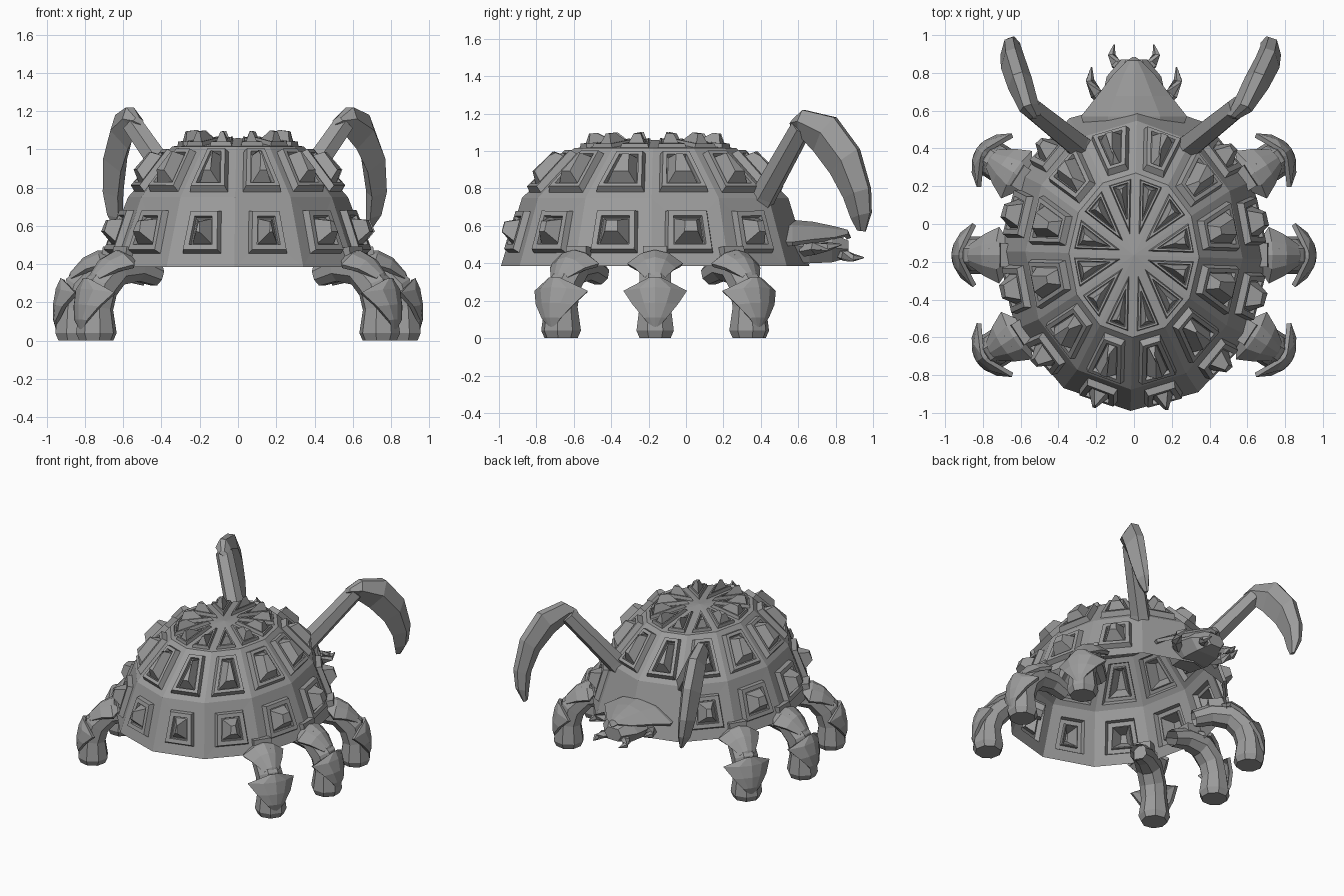
import bpy, bmesh, math
from mathutils import Vector, Matrix

if "Cube" in bpy.data.objects:
    bpy.data.objects.remove(bpy.data.objects["Cube"])

grey = bpy.data.materials.new("stone grey")
grey.diffuse_color = (0.33, 0.33, 0.33, 1)
grey.use_nodes = True
grey.node_tree.nodes["Principled BSDF"].inputs["Base Color"].default_value = grey.diffuse_color
CY = -0.165  # dome centre along y


def finish(name, bm, recalc=True):
    if recalc:
        bmesh.ops.recalc_face_normals(bm, faces=bm.faces[:])
    me = bpy.data.meshes.new(name)
    bm.to_mesh(me)
    bm.free()
    me.materials.append(grey)
    ob = bpy.data.objects.new(name, me)
    bpy.context.collection.objects.link(ob)
    return ob


def loft(name, sections, matrix=Matrix(), cap_start=True):
    """Skin a list of equal-length closed rings."""
    bm = bmesh.new()
    rings = [[bm.verts.new(matrix @ Vector(p)) for p in s] for s in sections]
    n = len(rings[0])
    for a, b in zip(rings, rings[1:]):
        for i in range(n):
            j = (i + 1) % n
            bm.faces.new((a[i], a[j], b[j], b[i]))
    if cap_start:
        bm.faces.new(rings[0])
    bm.faces.new(rings[-1])
    return finish(name, bm)


def tube(name, path, radii, n=8, matrix=Matrix(), cap_start=True):
    """Faceted tube along a path, tapering with the radii."""
    pts = [Vector(p) for p in path]
    sections = []
    for i, p in enumerate(pts):
        d = (pts[min(i + 1, len(pts) - 1)] - pts[max(i - 1, 0)]).normalized()
        ref = Vector((0, 1, 0)) if abs(d.y) < 0.8 else Vector((0, 0, 1))
        a = d.cross(ref).normalized()
        b = d.cross(a)
        turn = [math.tau * (k + 0.5) / n for k in range(n)]
        sections.append([p + radii[i] * (a * math.cos(t) + b * math.sin(t)) for t in turn])
    return loft(name, sections, matrix, cap_start)


def shield(name, rows, droop, thick, matrix=Matrix()):
    """Pointed curved plate; rows are (outward, height, half width, droop factor)."""
    bm = bmesh.new()
    grid = []
    for u, z, w, f in rows:
        grid.append([bm.verts.new(Vector((u - droop[0] * f * v * v, w * v, z - droop[1] * f * v * v)))
                     for v in (-1, -0.5, 0, 0.5, 1)])
    for a, b in zip(grid, grid[1:]):
        for i in range(4):
            bm.faces.new((a[i], b[i], b[i + 1], a[i + 1]))
    bm.normal_update()
    # raised rim, then thickness
    bmesh.ops.inset_region(bm, faces=bm.faces[:], thickness=0.01, depth=-0.008)
    bmesh.ops.transform(bm, matrix=matrix, verts=bm.verts[:])
    ob = finish(name, bm, False)
    mod = ob.modifiers.new("thickness", 'SOLIDIFY')
    mod.thickness = thick
    mod.offset = -1
    return ob


# Domed shell: three tiers of twelve facets, open underneath, turned very slightly
bm = bmesh.new()
rings = []
for rx, ry, z in ((0.715, 0.825, 0.385), (0.575, 0.712, 0.75), (0.345, 0.435, 1.015)):
    rings.append([bm.verts.new((rx * math.cos(math.radians(30 * k - 1.5)),
                                CY + ry * math.sin(math.radians(30 * k - 1.5)), z)) for k in range(12)])
apex = bm.verts.new((0, CY, 1.06))
lower, upper, top = [], [], []
for k in range(12):
    j = (k + 1) % 12
    low = bm.faces.new((rings[0][k], rings[0][j], rings[1][j], rings[1][k]))
    if k not in (2, 3):  # plain facets behind the head
        lower.append(low)
    upper.append(bm.faces.new((rings[1][k], rings[1][j], rings[2][j], rings[2][k])))
    top.append(bm.faces.new((rings[2][k], rings[2][j], apex)))
bm.normal_update()
# Raised frame, sunken bed and pyramid stud on every panel
TIERS = ((lower, ((0.075, 0), (0.010, 0.035), (0.028, 0), (0.004, -0.022), (0.006, 0), (0.040, 0.085))),
         (upper, ((0.040, 0), (0.010, 0.038), (0.022, 0), (0.004, -0.024), (0.005, 0), (0.032, 0.075))),
         (top, ((0.024, 0), (0.005, 0.022), (0.010, 0), (0.003, -0.016), (0.002, 0), (0.022, 0.065))))
for faces, steps in TIERS:
    for thickness, depth in steps:
        bmesh.ops.inset_individual(bm, faces=faces, thickness=thickness, depth=depth,
                                   use_even_offset=True)
finish("domed_shell", bm, False)

# Six legs: hip point, outward angle
for side in (1, -1):
    for label, hx, hy, ang in (("front", 0.405, 0.12, 33), ("middle", 0.455, CY, 0), ("rear", 0.405, -0.45, -33)):
        m = Matrix.Diagonal((side, 1, 1, 1)) @ Matrix.Translation((hx, hy, 0)) @ \
            Matrix.Rotation(math.radians(ang), 4, 'Z')
        tag = label + ("_right" if side > 0 else "_left")
        tube("leg_" + tag,
             [(0.02, 0, 0.34), (0.14, 0, 0.38), (0.28, 0, 0.37), (0.37, 0, 0.28), (0.40, 0, 0.17),
              (0.40, 0, 0.04), (0.40, 0, 0)],
             [0.06, 0.075, 0.09, 0.092, 0.09, 0.108, 0.09], 8, m, False)
        tube("hip_collar_" + tag, [(0.12, 0, 0.41), (0.26, 0, 0.43)], [0.085, 0.09], 4, m)
        for part, rows, droop in (
            ("thigh_shield_", ((0.21, 0.475, 0.07, 0.5), (0.28, 0.48, 0.155, 1), (0.36, 0.44, 0.115, 0.8),
                               (0.43, 0.36, 0.06, 0.4), (0.46, 0.27, 0.006, 0)), (0.02, 0.075)),
            ("shin_shield_", ((0.48, 0.33, 0.04, 0.1), (0.505, 0.275, 0.175, 1), (0.52, 0.19, 0.125, 0.5),
                              (0.52, 0.11, 0.065, 0.15), (0.50, 0.04, 0.006, 0)), (0.10, 0.02))):
            ob = shield(part + tag, rows, droop, 0.025, m)
            if side < 0:
                ob.data.flip_normals()

# Scythe arms; the left blade is splayed a little less than the right
for side, tag, splay in ((1, "right", 0.215), (-1, "left", 0.14)):
    m = Matrix.Diagonal((side, 1, 1, 1))
    tube("scythe_arm_" + tag, [(0.25, 0.37, 0.70), (0.30, 0.42, 0.77), (0.55, 0.62, 1.13)],
         [0.085, 0.07, 0.06], 6, m)
    blade = []  # splay share, outer y z, inner y z, half thickness
    for f, oy, oz, iy, iz, h in ((0.0, 0.57, 1.165, 0.56, 1.13, 0.03), (0.25, 0.63, 1.22, 0.60, 1.085, 0.055),
                                 (0.6, 0.80, 1.18, 0.68, 1.00, 0.07), (0.87, 0.925, 1.01, 0.77, 0.88, 0.07),
                                 (0.95, 0.985, 0.80, 0.84, 0.75, 0.06), (0.88, 0.99, 0.67, 0.88, 0.64, 0.045),
                                 (0.75, 0.96, 0.57, 0.915, 0.575, 0.012)):
        x = 0.52 + splay * f
        my, mz = oy * 0.55 + iy * 0.45, oz * 0.55 + iz * 0.45
        dx, dy = 0.9 * h, -0.4 * h
        blade.append([(x + dx * 0.6, oy + dy * 0.4, oz), (x + dx, my + dy, mz), (x - 0.4 * h, iy, iz),
                      (x - dx, my - dy, mz), (x - dx * 0.2, oy - dy * 0.2, oz)])
    loft("scythe_blade_" + tag, blade, m)

# Head under a pointed hood
turn = Matrix.Rotation(math.radians(90), 4, 'Z')
shield("head_hood", ((0.50, 0.63, 0.26, 0.9), (0.57, 0.64, 0.285, 1), (0.68, 0.63, 0.20, 0.8),
                     (0.80, 0.605, 0.11, 0.5), (0.87, 0.585, 0.04, 0.2), (0.89, 0.54, 0.012, 0)),
       (0, 0.12), 0.025, turn)
head = []
for y, w, lo, hi in ((0.50, 0.13, 0.41, 0.59), (0.66, 0.17, 0.40, 0.58), (0.78, 0.145, 0.405, 0.56),
                     (0.87, 0.07, 0.43, 0.52)):
    mid = (lo + hi) / 2
    head.append([(w, y, mid), (w * 0.6, y, hi), (-w * 0.6, y, hi), (-w, y, mid), (-w * 0.6, y, lo), (w * 0.6, y, lo)])
loft("head", head)
for side, tag in ((1, "right"), (-1, "left")):
    m = Matrix.Diagonal((side, 1, 1, 1))
    tube("cheek_spike_" + tag, [(0.13, 0.63, 0.47), (0.20, 0.69, 0.48), (0.235, 0.76, 0.49), (0.225, 0.83, 0.50)],
         [0.035, 0.035, 0.025, 0.004], 5, m)
    tube("mandible_" + tag, [(0.05, 0.82, 0.45), (0.10, 0.85, 0.44), (0.12, 0.895, 0.43), (0.105, 0.95, 0.43)],
         [0.03, 0.03, 0.022, 0.004], 5, m)
